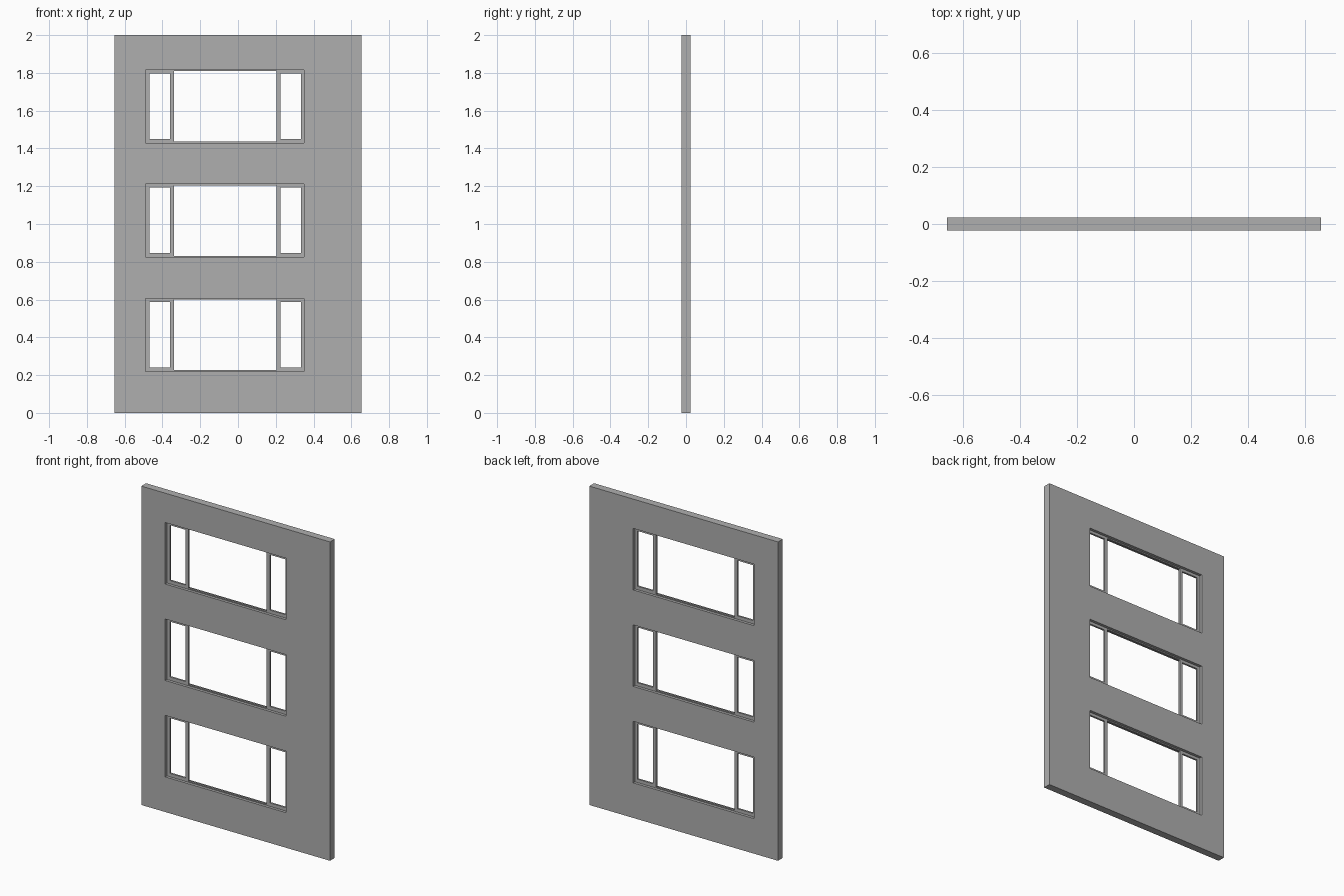
import bpy
import bmesh

if "Cube" in bpy.data.objects:
    bpy.data.objects.remove(bpy.data.objects["Cube"])

# Dark grey finish
grey = bpy.data.materials.new("dark_grey")
grey.diffuse_color = (0.43, 0.43, 0.43, 1.0)
grey.use_nodes = True
grey.node_tree.nodes["Principled BSDF"].inputs["Base Color"].default_value = grey.diffuse_color


def pierced_slab(name, xs, zs, is_open, depth):
    """Slab in the xz plane made of grid cells, leaving out the open cells."""
    bm = bmesh.new()
    v = [[bm.verts.new((x, -depth / 2, z)) for z in zs] for x in xs]
    for i in range(len(xs) - 1):
        for k in range(len(zs) - 1):
            if not is_open(i, k):
                bm.faces.new((v[i][k], v[i + 1][k], v[i + 1][k + 1], v[i][k + 1]))
    # thicken towards the back
    res = bmesh.ops.extrude_face_region(bm, geom=bm.faces[:], use_keep_orig=True)
    moved = [g for g in res["geom"] if isinstance(g, bmesh.types.BMVert)]
    bmesh.ops.translate(bm, verts=moved, vec=(0, depth, 0))
    bmesh.ops.recalc_face_normals(bm, faces=bm.faces[:])
    mesh = bpy.data.meshes.new(name)
    bm.to_mesh(mesh)
    bm.free()
    mesh.materials.append(grey)
    obj = bpy.data.objects.new(name, mesh)
    bpy.context.collection.objects.link(obj)
    return obj


LEFT, RIGHT = -0.489, 0.35
HEIGHT = 0.386
bottoms = [0.22 + 0.605 * n for n in range(3)]

# Door leaf with three window openings
leaf_z = [0.0]
for b in bottoms:
    leaf_z += [b, b + HEIGHT]
leaf_z.append(2.0)
pierced_slab("door_leaf", [-0.655, LEFT, RIGHT, 0.655], leaf_z,
             lambda i, k: i == 1 and k % 2 == 1, 0.047)

# Recessed window frames: narrow side lights and a wide thin-edged centre
frame_x = [LEFT, -0.469, -0.36, -0.34, 0.203, 0.225, 0.334, RIGHT]
for n, b in enumerate(bottoms):
    t = b + HEIGHT
    frame_z = [b, b + 0.006, b + 0.021, t - 0.018, t - 0.007, t]
    pierced_slab(f"window_frame_{n + 1}", frame_x, frame_z,
                 lambda i, k: (i in (1, 5) and k == 2) or (i == 3 and 1 <= k <= 3),
                 0.012)
